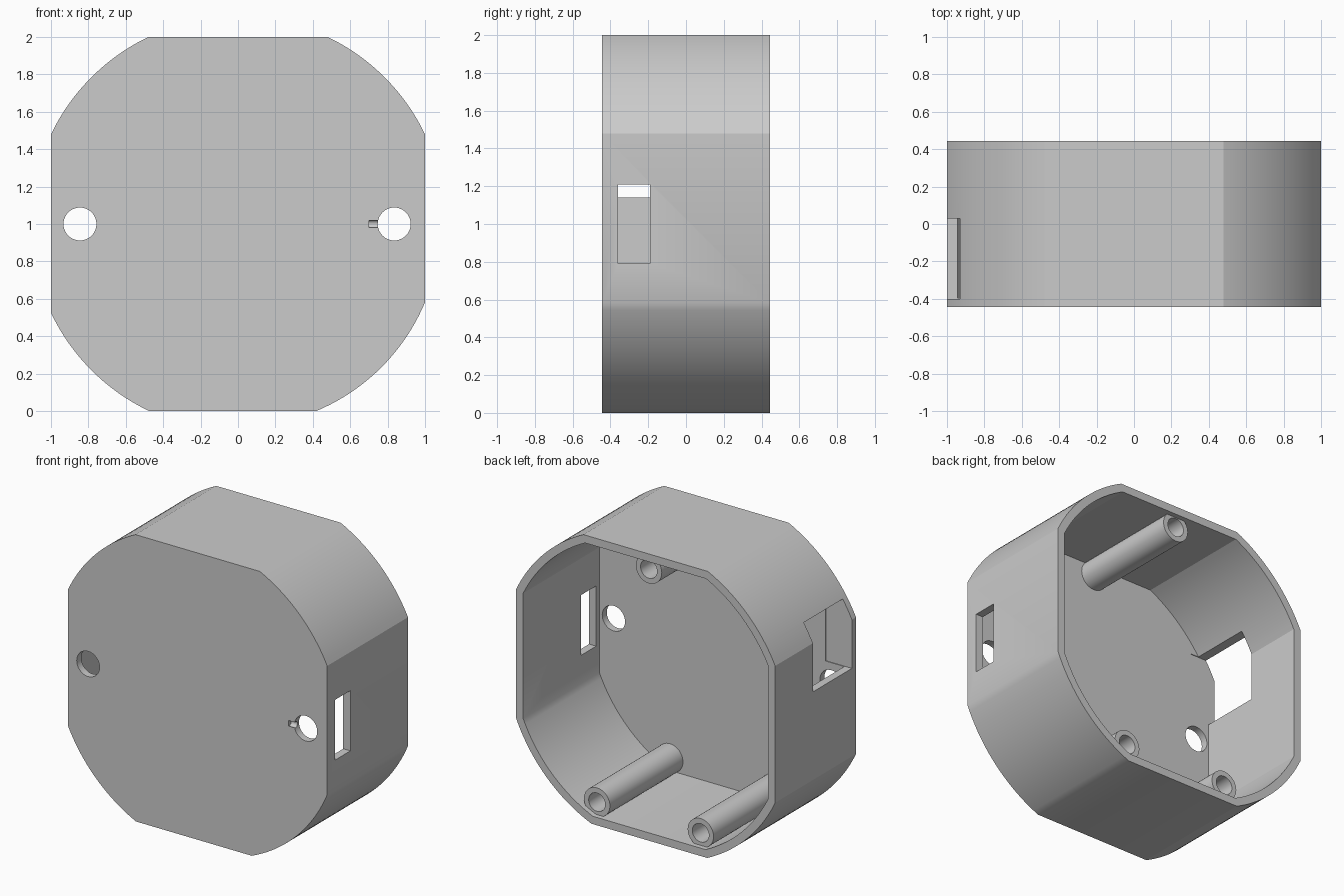
import bpy, bmesh, math
from mathutils import Matrix, Vector

if "Cube" in bpy.data.objects:
    bpy.data.objects.remove(bpy.data.objects["Cube"], do_unlink=True)

BACK = 0.445
FRONT = -BACK
WALL = 0.055
FLOOR = FRONT + 0.05

grey = bpy.data.materials.new("light grey plastic")
grey.use_nodes = True
grey.diffuse_color = (0.6, 0.6, 0.6, 1)
grey.node_tree.nodes["Principled BSDF"].inputs["Base Color"].default_value = grey.diffuse_color


def finish(name, bm):
    bmesh.ops.recalc_face_normals(bm, faces=bm.faces)
    mesh = bpy.data.meshes.new(name)
    bm.to_mesh(mesh)
    bm.free()
    mesh.materials.append(grey)
    obj = bpy.data.objects.new(name, mesh)
    bpy.context.collection.objects.link(obj)
    return obj


def outline(inset, steps=20):
    """Square of half-width 1 with its corners trimmed by arcs."""
    half = 1 - inset
    points = []
    for quarter, radius in enumerate((1.109, 1.109, 1.107, 1.084)):
        r = radius - inset
        trim = math.acos(half / r)
        for i in range(steps + 1):
            a = quarter * math.pi / 2 + trim + (math.pi / 2 - 2 * trim) * i / steps
            points.append((r * math.cos(a), 1 + r * math.sin(a)))
    return points


def prism(name, points, y0, y1):
    bm = bmesh.new()
    face = bm.faces.new([bm.verts.new((x, y0, z)) for x, z in points])
    new = bmesh.ops.extrude_face_region(bm, geom=[face])["geom"]
    moved = [v for v in new if isinstance(v, bmesh.types.BMVert)]
    bmesh.ops.translate(bm, verts=moved, vec=(0, y1 - y0, 0))
    return finish(name, bm)


def box(name, low, high):
    x0, z0, x1, z1 = low[0], low[2], high[0], high[2]
    return prism(name, [(x0, z0), (x1, z0), (x1, z1), (x0, z1)], low[1], high[1])


def cylinder(name, start, end, radius, sides=40):
    start, end = Vector(start), Vector(end)
    axis = end - start
    turn = axis.to_track_quat("Z", "Y").to_matrix().to_4x4()
    bm = bmesh.new()
    bmesh.ops.create_cone(bm, cap_ends=True, segments=sides, radius1=radius, radius2=radius,
                          depth=axis.length,
                          matrix=Matrix.Translation((start + end) / 2) @ turn)
    return finish(name, bm)


def cut(obj, cutter):
    cutter.hide_render = True
    mod = obj.modifiers.new("cut", "BOOLEAN")
    mod.operation = "DIFFERENCE"
    mod.solver = "EXACT"
    mod.object = cutter
    bpy.context.view_layer.objects.active = obj
    bpy.ops.object.modifier_apply(modifier=mod.name)
    bpy.data.objects.remove(cutter, do_unlink=True)


def smooth(obj):
    bpy.ops.object.select_all(action="DESELECT")
    obj.select_set(True)
    bpy.context.view_layer.objects.active = obj
    bpy.ops.object.shade_smooth_by_angle(angle=math.radians(25))


# Box shell, open at the back
shell = prism("box_shell", outline(0), FRONT, BACK)
cut(shell, prism("cavity", outline(WALL), FLOOR, BACK + 0.2))

# Round holes through the front plate
for x in (-0.845, 0.835):
    cut(shell, cylinder("plate_hole", (x, FRONT - 0.1, 1), (x, FLOOR + 0.1, 1), 0.088))

# Shallow notch leading into the hole
cut(shell, cylinder("hole_notch", (0.7, FRONT + 0.01, 1), (0.8, FRONT + 0.01, 1), 0.022, 16))

# Narrow slot in one side wall, large window in the other
cut(shell, box("side_slot", (0.85, -0.36, 0.79), (1.1, -0.19, 1.21)))
cut(shell, box("side_window", (-1.1, -0.4, 1.14), (-0.8, 0.03, 1.605)))
smooth(shell)

# Hollow screw posts
for name, x, z in (("top_post", 0, 1.875), ("lower_left_post", 0.4, 0.142),
                   ("lower_right_post", -0.4, 0.142)):
    end = BACK - 0.035
    post = cylinder(name, (x, FLOOR - 0.01, z), (x, end, z), 0.1)
    cut(post, cylinder("bore", (x, FLOOR + 0.02, z), (x, end + 0.1, z), 0.064))
    smooth(post)
